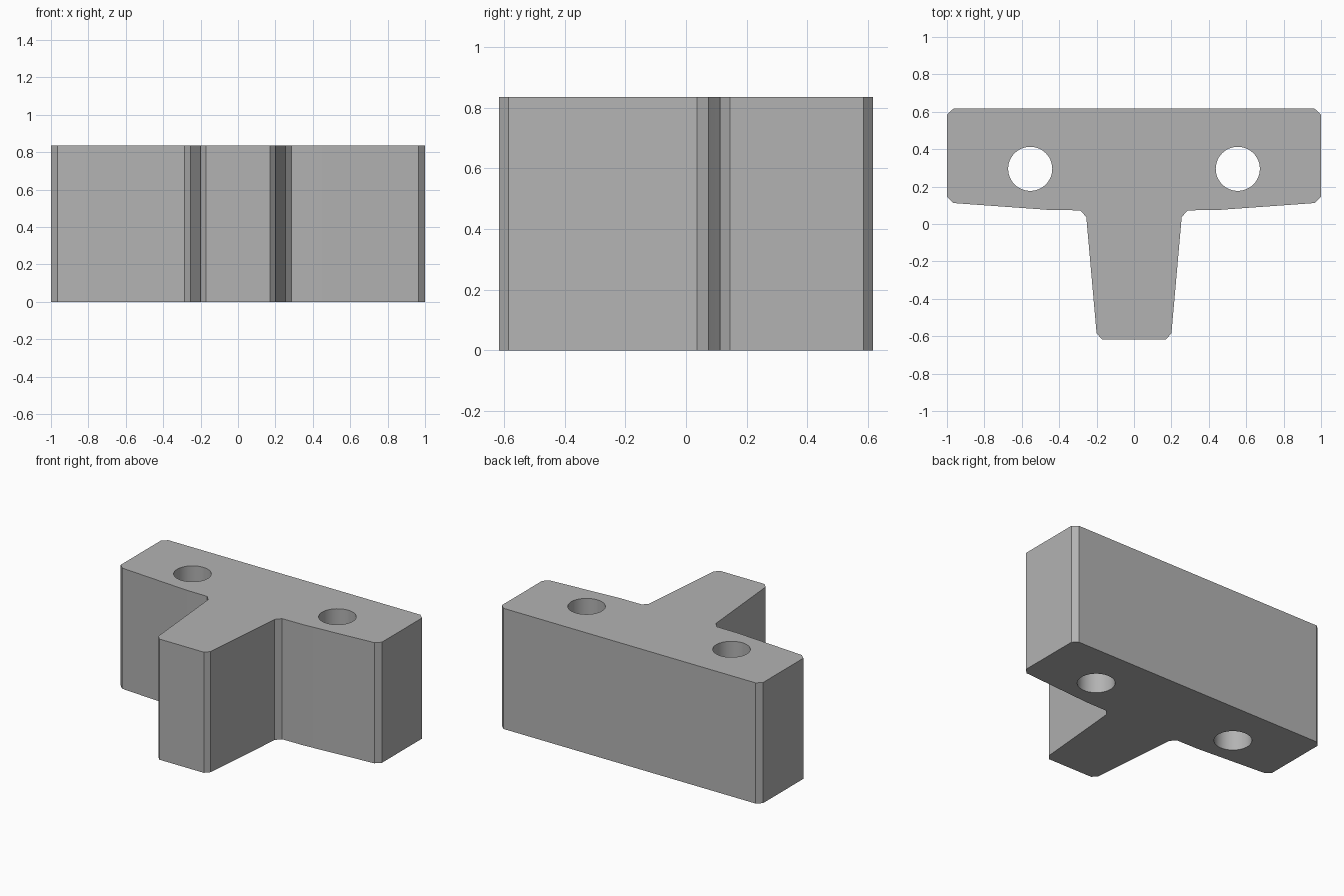
import bpy
import bmesh
import math

cube = bpy.data.objects.get("Cube")
if cube:
    bpy.data.objects.remove(cube, do_unlink=True)

HEIGHT = 0.835

grey = bpy.data.materials.new("plain grey")
grey.use_nodes = True
colour = (0.45, 0.45, 0.45, 1)
grey.diffuse_color = colour
grey.node_tree.nodes["Principled BSDF"].inputs["Base Color"].default_value = colour


def prism(name, outline, z0, z1):
    """Extrude a flat outline from z0 to z1."""
    bm = bmesh.new()
    base = bm.faces.new([bm.verts.new((x, y, z0)) for x, y in outline])
    top = bmesh.ops.extrude_face_region(bm, geom=[base], use_keep_orig=True)["geom"]
    verts = [v for v in top if isinstance(v, bmesh.types.BMVert)]
    bmesh.ops.translate(bm, verts=verts, vec=(0, 0, z1 - z0))
    bmesh.ops.recalc_face_normals(bm, faces=bm.faces)
    mesh = bpy.data.meshes.new(name)
    bm.to_mesh(mesh)
    bm.free()
    mesh.materials.append(grey)
    obj = bpy.data.objects.new(name, mesh)
    bpy.context.collection.objects.link(obj)
    return obj


# T-shaped block: half outline from front tip to back edge, then mirrored
half = [(0.17, -0.617), (0.20, -0.585), (0.255, 0.037), (0.287, 0.073),
        (0.45, 0.075), (0.965, 0.112), (1, 0.145), (1, 0.585), (0.965, 0.617)]
outline = half + [(-x, y) for x, y in reversed(half)]
block = prism("t_block", outline, 0, HEIGHT)

# Two round through holes in the crossbar
SIDES = 48
cutters = []
for side, sign in (("left", 1), ("right", -1)):
    ring = [(sign * 0.555 + 0.118 * math.cos(math.tau * i / SIDES),
             0.295 + 0.118 * math.sin(math.tau * i / SIDES)) for i in range(SIDES)]
    cutter = prism(side + "_hole_cutter", ring, -0.1, HEIGHT + 0.1)
    cutter.hide_render = True
    cutters.append(cutter)
    cut = block.modifiers.new(side + "_hole", "BOOLEAN")
    cut.operation = "DIFFERENCE"
    cut.solver = "EXACT"
    cut.object = cutter

# Apply the cuts and drop the cutters
bpy.context.view_layer.objects.active = block
block.select_set(True)
for name in [m.name for m in block.modifiers]:
    bpy.ops.object.modifier_apply(modifier=name)
for cutter in cutters:
    bpy.data.objects.remove(cutter, do_unlink=True)

# Smooth hole walls, crisp block edges
bpy.ops.object.shade_smooth_by_angle(angle=math.radians(25))
